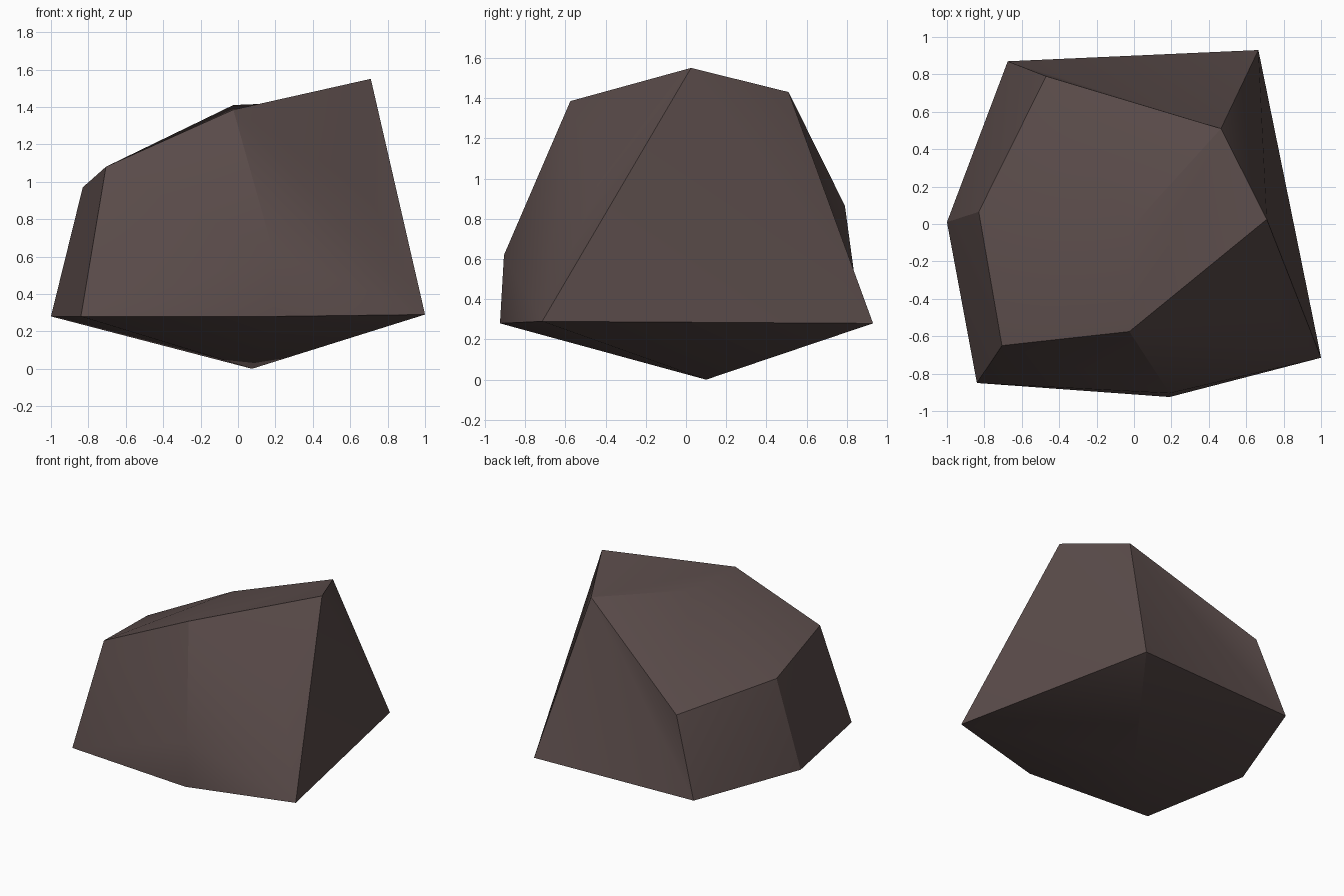
import bpy, bmesh, math

if "Cube" in bpy.data.objects:
    bpy.data.objects.remove(bpy.data.objects["Cube"])

# Corner points of the faceted rock, level by level
crown = [(0.71, 0.025, 1.55), (0.465, 0.51, 1.43), (-0.47, 0.79, 0.865),
         (-0.83, 0.065, 0.97), (-0.706, -0.65, 1.08), (-0.025, -0.575, 1.385),
         (-0.025, -0.03, 1.41)]
belt = [(-1.0, 0.01, 0.28), (-0.84, -0.85, 0.28), (0.19, -0.925, 0.28),
        (1.0, -0.715, 0.29), (0.665, 0.93, 0.28), (-0.675, 0.87, 0.28)]
front_bulges = [(0.19, -0.905, 0.62), (0.69, -0.44, 0.96)]
foot = [(0.075, 0.10, 0.0)]

# Wrap a convex skin round the corners
bm = bmesh.new()
verts = [bm.verts.new(p) for p in crown + belt + front_bulges + foot]
bmesh.ops.convex_hull(bm, input=verts)
bmesh.ops.recalc_face_normals(bm, faces=bm.faces[:])


# Turn the diagonals of the slightly hollow top and back facets
def turn_edge(a, b):
    edge = bm.edges.get((verts[a], verts[b]))
    if edge:
        bmesh.utils.edge_rotate(edge, True)


turn_edge(6, 0)
turn_edge(2, 11)

mesh = bpy.data.meshes.new("boulder")
bm.to_mesh(mesh)
bm.free()

# One dark brown stone colour
stone = bpy.data.materials.new("dark brown stone")
stone.diffuse_color = (0.102, 0.071, 0.068, 1)
stone.use_nodes = True
stone.node_tree.nodes["Principled BSDF"].inputs["Base Color"].default_value = stone.diffuse_color
mesh.materials.append(stone)

boulder = bpy.data.objects.new("boulder", mesh)
bpy.context.collection.objects.link(boulder)
bpy.context.view_layer.objects.active = boulder
boulder.select_set(True)
bpy.ops.object.shade_smooth_by_angle(angle=math.radians(26))
